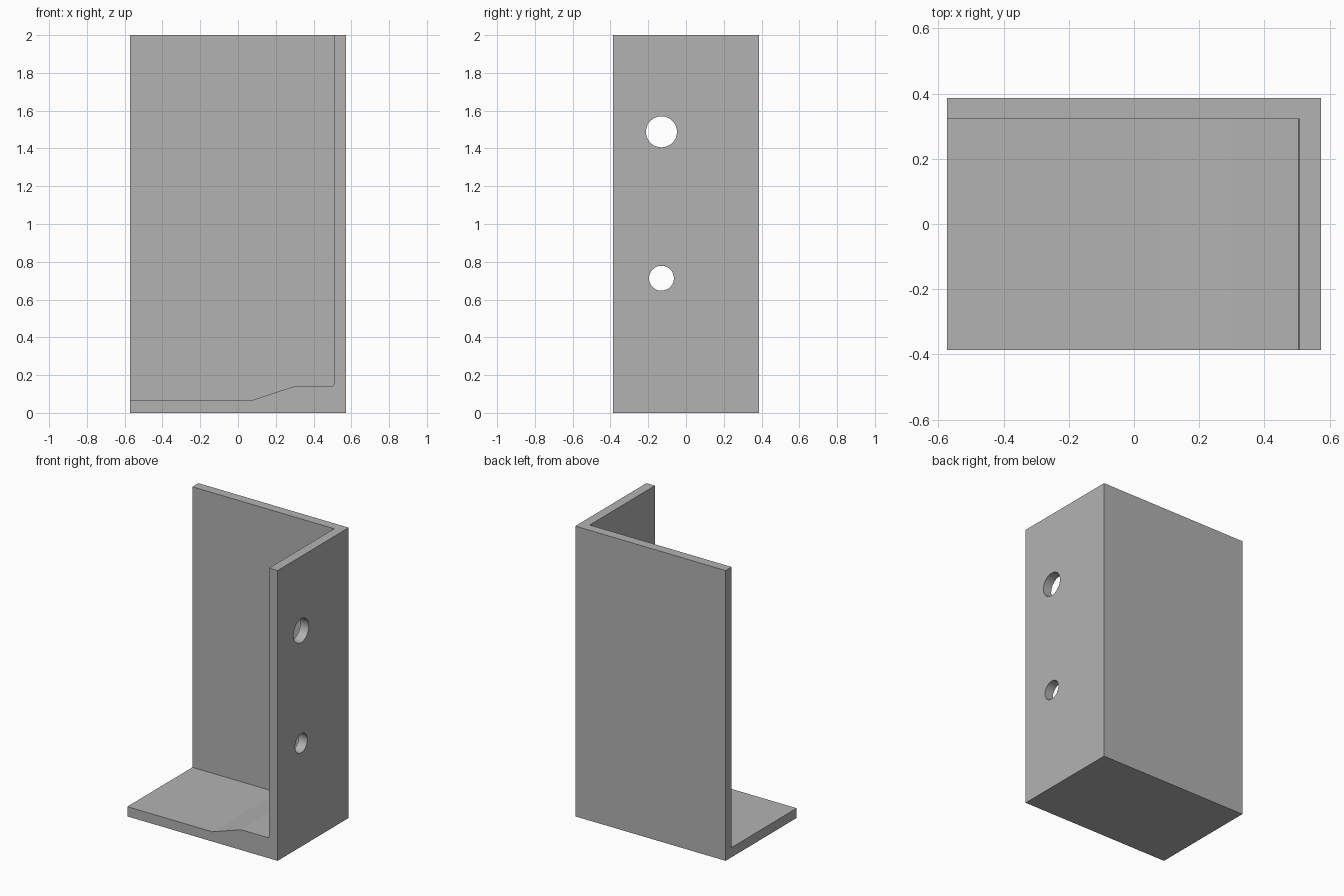
import bpy
import bmesh
from mathutils import Matrix, Vector

cube = bpy.data.objects.get("Cube")
if cube:
    bpy.data.objects.remove(cube, do_unlink=True)

WIDTH, DEPTH, HEIGHT = 1.146, 0.774, 2.0
WALL = 0.065
X, Y = WIDTH / 2, DEPTH / 2

grey = bpy.data.materials.new("light grey")
grey.use_nodes = True
colour = (0.448, 0.448, 0.448, 1)
grey.diffuse_color = colour
grey.node_tree.nodes["Principled BSDF"].inputs["Base Color"].default_value = colour


def make_object(name, bm):
    bmesh.ops.recalc_face_normals(bm, faces=bm.faces)
    mesh = bpy.data.meshes.new(name)
    bm.to_mesh(mesh)
    bm.free()
    mesh.materials.append(grey)
    obj = bpy.data.objects.new(name, mesh)
    bpy.context.collection.objects.link(obj)
    return obj


def prism(name, profile, y0, y1):
    """Extrude an x-z profile along y."""
    bm = bmesh.new()
    face = bm.faces.new([bm.verts.new((x, y0, z)) for x, z in profile])
    extruded = bmesh.ops.extrude_face_region(bm, geom=[face])["geom"]
    moved = [v for v in extruded if isinstance(v, bmesh.types.BMVert)]
    bmesh.ops.translate(bm, verts=moved, vec=Vector((0, y1 - y0, 0)))
    return make_object(name, bm)


def hole(name, y, z, radius):
    """Round cutter through the side wall."""
    bm = bmesh.new()
    place = Matrix.Translation((X, y, z)) @ Matrix.Rotation(1.5707963, 4, "Y")
    bmesh.ops.create_cone(bm, cap_ends=True, segments=48, radius1=radius,
                          radius2=radius, depth=0.4, matrix=place)
    return make_object(name, bm)


# Solid block for the bracket
bracket = prism("corner_bracket", [(-X, 0), (X, 0), (X, HEIGHT), (-X, HEIGHT)], -Y, Y)

# Open corner, with the ramped floor and small fillet at the side wall
inner = X - WALL
cavity = prism("cavity_cutter", [
    (-X - 0.2, 0.067), (0.075, 0.067), (0.295, 0.14), (inner - 0.012, 0.14),
    (inner - 0.004, 0.144), (inner, 0.152),
    (inner, HEIGHT + 0.2), (-X - 0.2, HEIGHT + 0.2)], -Y - 0.2, Y - WALL)

# Two mounting holes
cutters = [cavity,
           hole("upper_hole_cutter", -0.13, 1.488, 0.082),
           hole("lower_hole_cutter", -0.13, 0.713, 0.066)]

bpy.context.view_layer.objects.active = bracket
bracket.select_set(True)
for cutter in cutters:
    cutter.hide_render = True
    mod = bracket.modifiers.new(cutter.name, "BOOLEAN")
    mod.operation = "DIFFERENCE"
    mod.solver = "EXACT"
    mod.object = cutter
    bpy.ops.object.modifier_apply(modifier=mod.name)
    bpy.data.objects.remove(cutter, do_unlink=True)

# Smooth hole walls, crisp edges elsewhere
bpy.ops.object.shade_smooth_by_angle(angle=0.26)
